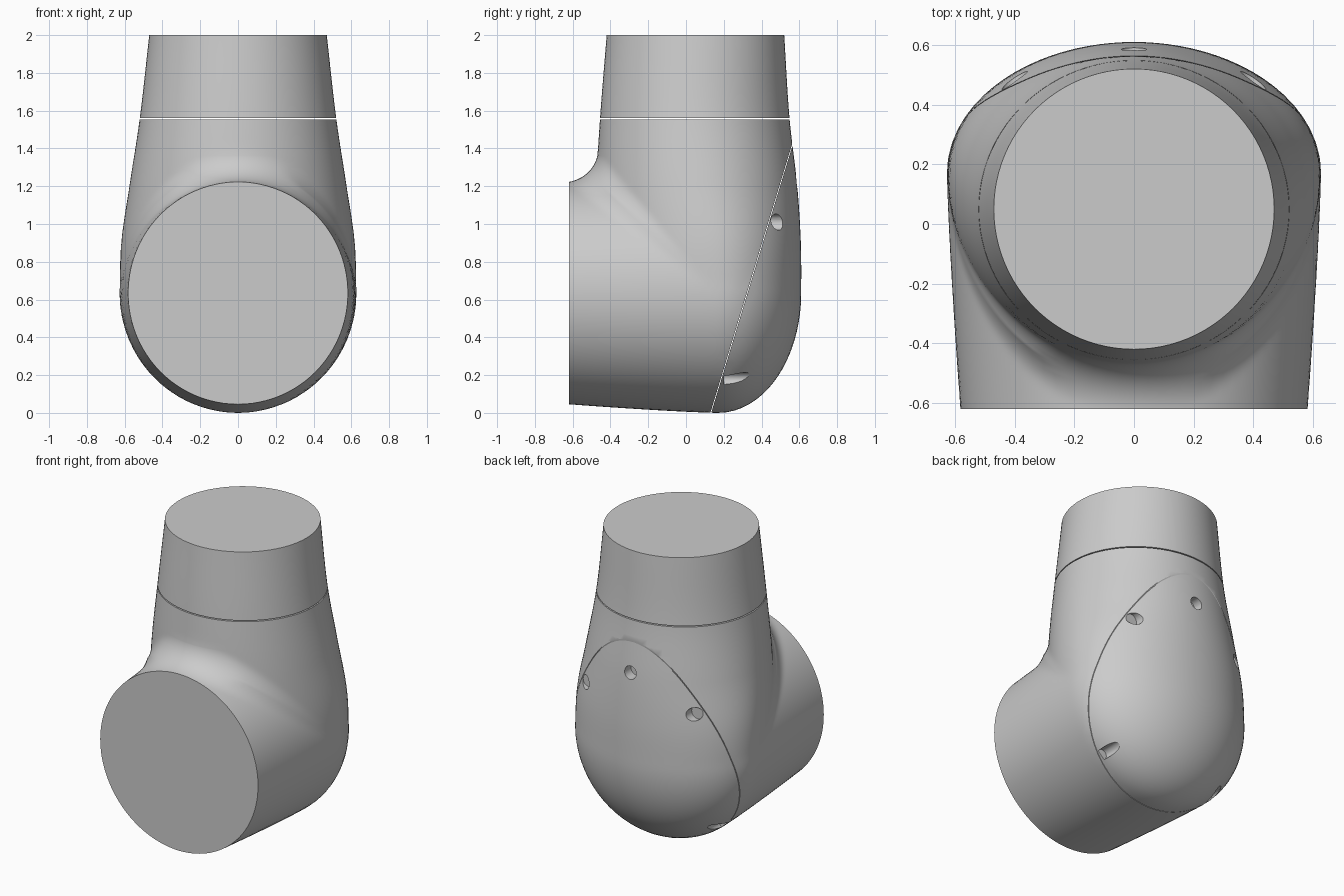
import bpy, bmesh
from math import sin, cos, pi, sqrt, radians
from mathutils import Vector

if "Cube" in bpy.data.objects:
    bpy.data.objects.remove(bpy.data.objects["Cube"])

SEG = 96
PIVOT = Vector((0, -0.62, 1.36))      # centre of the inner bend

# upright neck: z, half width, widest y, front y, back y
NECK = [(0.64, .625, .17, -.47, .61), (0.9, .618, .15, -.475, .608),
        (1.2, .575, .09, -.475, .589), (1.56, .52, .05, -.455, .548),
        (2.0, .47, .05, -.42, .52)]


def neck_at(z):
    """Smooth interpolation of the neck profile."""
    z = min(max(z, NECK[0][0]), NECK[-1][0])
    i = max(k for k in range(len(NECK) - 1) if NECK[k][0] <= z)
    slope = lambda a, b, j: (NECK[b][j] - NECK[a][j]) / (NECK[b][0] - NECK[a][0])
    h = NECK[i + 1][0] - NECK[i][0]
    t = (z - NECK[i][0]) / h
    out = []
    for j in range(1, 5):
        m0 = slope(i - 1, i + 1, j) if i > 0 else 0
        m1 = slope(i, min(i + 2, len(NECK) - 1), j)
        out.append((2*t**3 - 3*t*t + 1) * NECK[i][j] + (t**3 - 2*t*t + t) * h * m0
                   + (3*t*t - 2*t**3) * NECK[i + 1][j] + (t**3 - t*t) * h * m1)
    return out


def elbow_field(p):
    """Negative inside the neck and barrel, joined with a fading fillet."""
    x, y, z = p
    w, c, front, back = neck_at(z)
    ry = back - c if y > c else c - front
    neck = (sqrt((x / w)**2 + ((y - c) / ry)**2 + (min(z - .64, 0) / .635)**2) - 1) * .52
    s = 1 - .072 * max((.17 - y) / .79, 0)**1.3
    barrel = (sqrt((x / (.627 * s))**2 + ((z - .634) / (.634 * s))**2
                   + (max(y - .17, 0) / .44)**2) - 1 ) * .6
    if y <= .17:
        barrel = (sqrt((x / (.627 * s))**2 + ((z - .634) / (.634 * s))**2) - 1) * .6
    k = min(max(min((z - .64) / .55, (.17 - y) / .6), 0), 1)
    r = .15 * k * k
    return max(r, min(neck, barrel)) - sqrt(max(r - neck, 0)**2 + max(r - barrel, 0)**2)


def section(z, theta):
    """One ring of points where a cutting plane meets the elbow."""
    u = Vector((0, cos(theta), -sin(theta)))
    centre = Vector((0, PIVOT.y, z)) + u * (.67 + .055 * theta / (pi / 2) + .16 * sin(2 * theta))
    ring = []
    for i in range(SEG):
        a = 2 * pi * i / SEG
        d = Vector((1, 0, 0)) * cos(a) + u * sin(a)
        lo, hi = 0, 1.7
        for _ in range(22):
            mid = (lo + hi) / 2
            if elbow_field(centre + d * mid) < 0:
                lo = mid
            else:
                hi = mid
        ring.append(centre + d * lo)
    return ring


def elbow_mesh():
    bm = bmesh.new()
    planes = [(2 - .64 * i / 14, 0) for i in range(14)]
    planes += [(PIVOT.z, pi / 2 * i / 60) for i in range(61)]
    rings = [[bm.verts.new(p) for p in section(z, t)] for z, t in planes]
    for a, b in zip(rings, rings[1:]):
        for i in range(SEG):
            j = (i + 1) % SEG
            bm.faces.new((a[i], a[j], b[j], b[i]))
    bm.faces.new(rings[0])
    bm.faces.new(rings[-1])
    bmesh.ops.recalc_face_normals(bm, faces=bm.faces)
    return bm


def finish(obj):
    bpy.ops.object.select_all(action='DESELECT')
    obj.select_set(True)
    bpy.context.view_layer.objects.active = obj
    for m in list(obj.modifiers):
        bpy.ops.object.modifier_apply(modifier=m.name)
    bpy.ops.object.shade_smooth_by_angle(angle=radians(30))


def make_part(name, source, cuts):
    """Copy the elbow and keep only what lies behind each cutting plane."""
    bm = source.copy()
    for co, no in cuts:
        res = bmesh.ops.bisect_plane(bm, geom=bm.verts[:] + bm.edges[:] + bm.faces[:],
                                     dist=1e-5, plane_co=co, plane_no=no, clear_outer=True)
        edges = [e for e in res['geom_cut'] if isinstance(e, bmesh.types.BMEdge)]
        bmesh.ops.holes_fill(bm, edges=edges, sides=0)
    bmesh.ops.recalc_face_normals(bm, faces=bm.faces)
    mesh = bpy.data.meshes.new(name)
    bm.to_mesh(mesh)
    bm.free()
    obj = bpy.data.objects.new(name, mesh)
    bpy.context.collection.objects.link(obj)
    return obj


elbow = elbow_mesh()
up = Vector((0, 0, 1))
n = Vector((0, 1.43, -.435)).normalized()
seam = Vector((0, .13, 0))

# neck sleeve, elbow housing and rear cover, split by narrow seams
sleeve = make_part("neck_sleeve", elbow, [(up * 1.561, -up)])
housing = make_part("elbow_housing", elbow, [(up * 1.554, up), (seam - n * .001, n)])
cover = make_part("rear_cover", elbow, [(seam + n * .003, -n)])
elbow.free()

# screw recesses in the rear cover: x, z, floor y, radius
for x, z, y, r in [(0, 1.22, .52, .043), (.4, 1.01, .45, .043), (-.4, 1.01, .45, .043),
                   (.42, .18, .2, .034), (-.42, .18, .2, .034)]:
    bpy.ops.mesh.primitive_cylinder_add(vertices=24, radius=r, depth=.5,
                                        location=(x, y + .25, z), rotation=(pi / 2, 0, 0))
    cutter = bpy.context.object
    cutter.name = "screw_cutter"
    cutter.hide_render = True
    mod = cover.modifiers.new("screw_hole", 'BOOLEAN')
    mod.operation = 'DIFFERENCE'
    mod.solver = 'EXACT'
    mod.object = cutter

for part in (sleeve, housing, cover):
    finish(part)
for o in [o for o in bpy.data.objects if o.name.startswith("screw_cutter")]:
    bpy.data.objects.remove(o)
